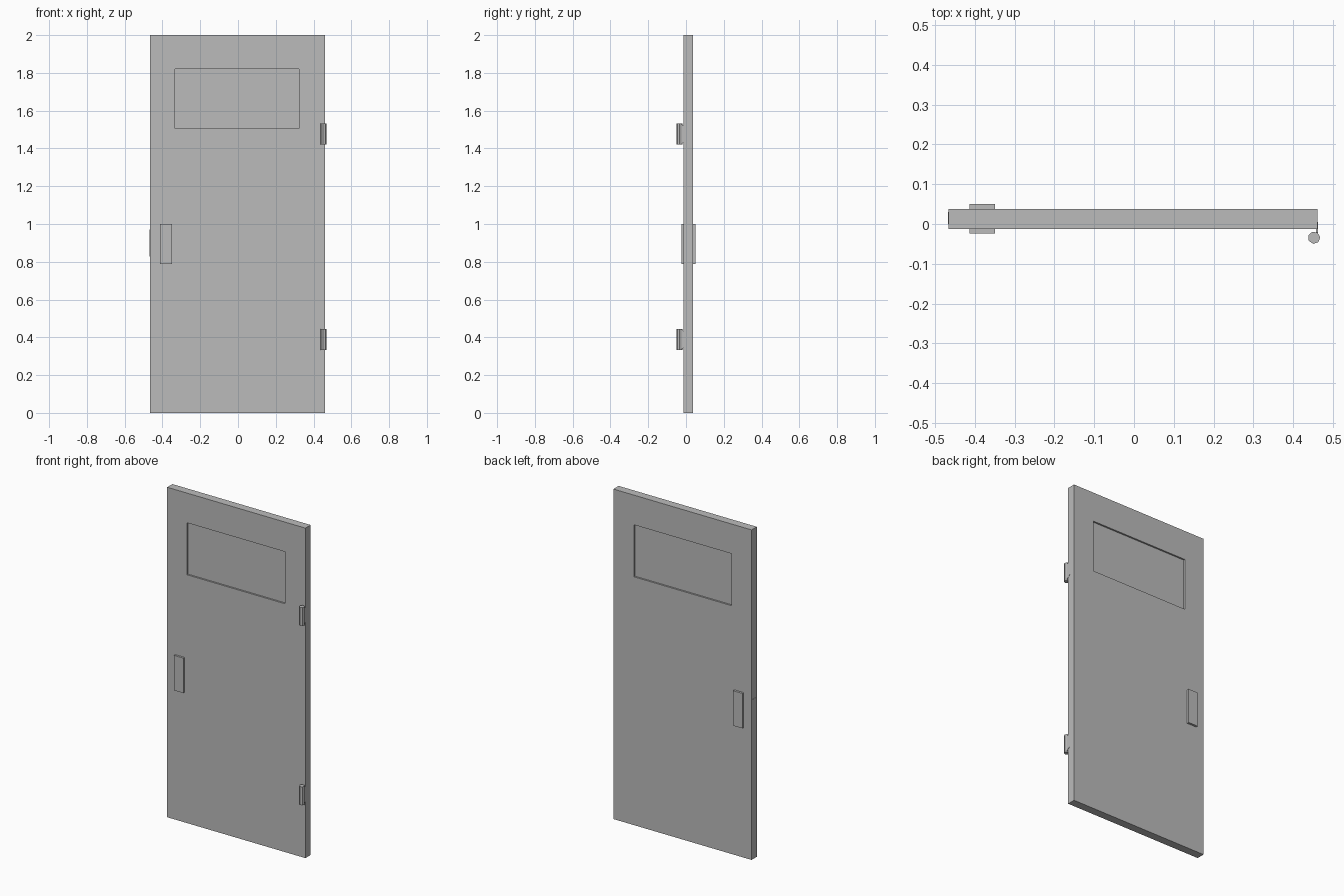
import bpy, bmesh, math
from mathutils import Vector

default_cube = bpy.data.objects.get("Cube")
if default_cube:
    bpy.data.objects.remove(default_cube, do_unlink=True)

# One flat grey for the whole door
grey = bpy.data.materials.new("plain grey")
grey.use_nodes = True
colour = (0.5, 0.5, 0.5, 1)
grey.diffuse_color = colour
grey.node_tree.nodes["Principled BSDF"].inputs["Base Color"].default_value = colour


def finish(name, bm):
    bmesh.ops.recalc_face_normals(bm, faces=bm.faces[:])
    mesh = bpy.data.meshes.new(name)
    bm.to_mesh(mesh)
    bm.free()
    mesh.materials.append(grey)
    obj = bpy.data.objects.new(name, mesh)
    bpy.context.collection.objects.link(obj)
    return obj


def box_mesh(x, y, z):
    bm = bmesh.new()
    bmesh.ops.create_cube(bm, size=1)
    for v in bm.verts:
        v.co = [lo + (c + 0.5) * (hi - lo) for c, (lo, hi) in zip(v.co, (x, y, z))]
    return bm


def prism(name, points, z0, z1):
    bm = bmesh.new()
    base = bm.faces.new([bm.verts.new((x, y, z0)) for x, y in points])
    side = bmesh.ops.extrude_face_region(bm, geom=[base])["geom"]
    top = [g for g in side if isinstance(g, bmesh.types.BMVert)]
    bmesh.ops.translate(bm, verts=top, vec=(0, 0, z1 - z0))
    return finish(name, bm)


# Door slab with a shallow window recess on both faces
left, right = -0.466, 0.461
front, back = -0.0125, 0.0375
window_x, window_z = (-0.333, 0.323), (1.505, 1.82)
recess = 0.01
slab = box_mesh((left, right), (front, back), (0, 2))
slab.normal_update()
for face in [f for f in slab.faces if abs(f.normal.y) > 0.9]:
    inward = Vector((0, -face.normal.y * recess, 0))
    bmesh.ops.inset_individual(slab, faces=[face], thickness=0.1)
    for v in face.verts:
        v.co.x = window_x[v.co.x > 0]
        v.co.z = window_z[v.co.z > 1]
    pane = bmesh.ops.extrude_discrete_faces(slab, faces=[face])["faces"][0]
    bmesh.ops.translate(slab, verts=pane.verts[:], vec=inward)
finish("door_slab", slab)

# Handle plates on both faces and the latch plate on the edge
handle_x, handle_z = (-0.413, -0.349), (0.788, 1.0)
finish("front_handle_plate", box_mesh(handle_x, (-0.0245, front), handle_z))
finish("back_handle_plate", box_mesh(handle_x, (back, 0.0505), handle_z))
finish("latch_plate", box_mesh((-0.468, left), (0, 0.03), (0.827, 0.97)))

# Hinges: a seven-sided knuckle and a thin leaf wrapped onto the door edge
centre, radius = Vector((0.4525, -0.0345)), 0.0155
knuckle = [(centre.x + radius * math.cos(math.radians(5) + math.tau * i / 7),
            centre.y + radius * math.sin(math.radians(5) + math.tau * i / 7))
           for i in range(7)]
for name, z in (("lower", 0.333), ("upper", 1.42)):
    prism(name + "_hinge_knuckle", knuckle, z, z + 0.112)
    leaf = box_mesh((0.457, 0.4625), (-0.03, 0.005), (z, z + 0.112))
    # The leaf narrows where it runs onto the door
    for v in leaf.verts:
        if v.co.y > 0:
            v.co.z += 0.025 if v.co.z < z + 0.05 else -0.025
    finish(name + "_hinge_leaf", leaf)
